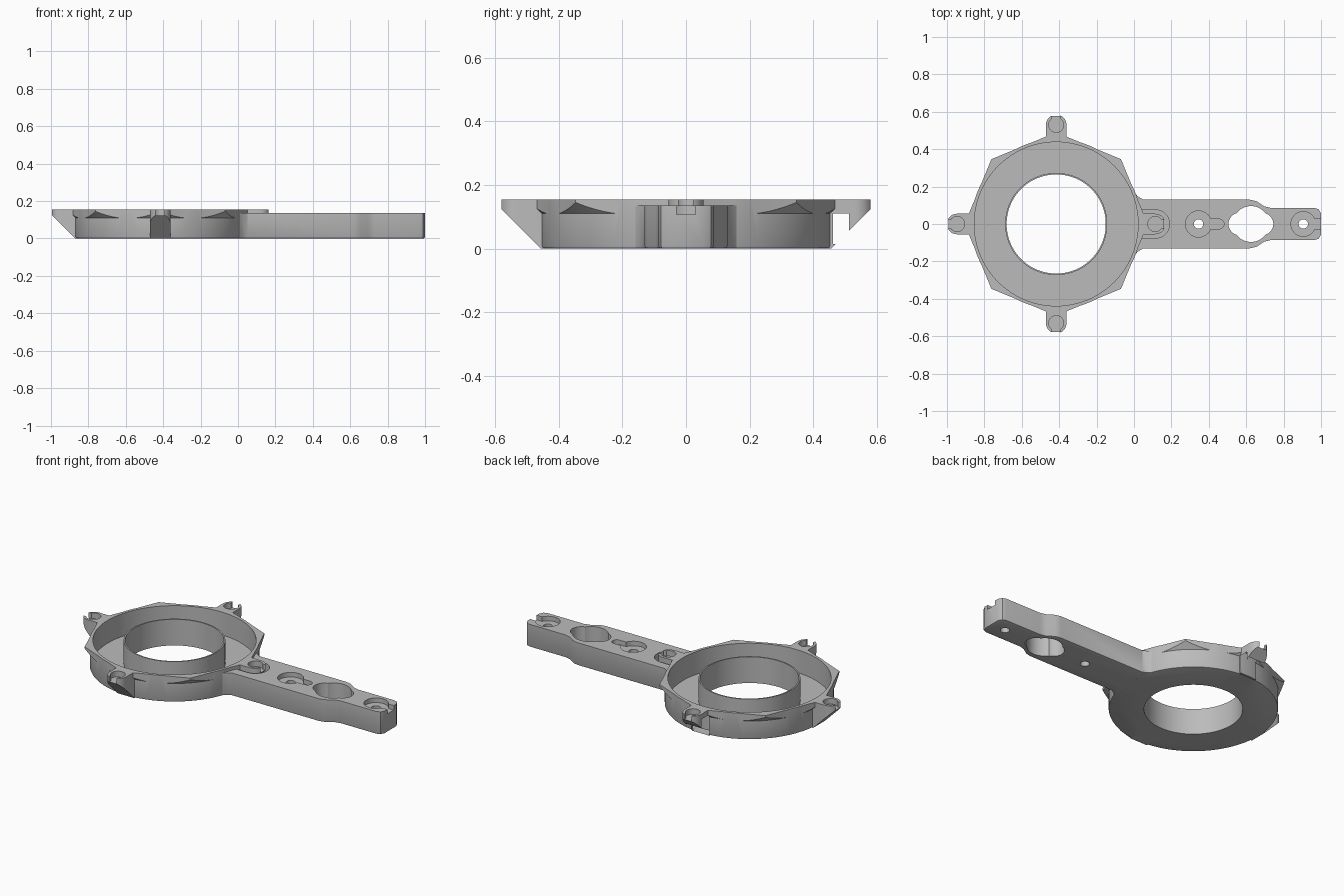
import bpy, bmesh
from math import cos, sin, pi, sqrt
from mathutils import Matrix

cube = bpy.data.objects.get("Cube")
if cube:
    bpy.data.objects.remove(cube, do_unlink=True)

grey = bpy.data.materials.new("plain grey")
grey.use_nodes = True
grey.diffuse_color = (0.5, 0.5, 0.5, 1)
grey.node_tree.nodes["Principled BSDF"].inputs["Base Color"].default_value = (0.5, 0.5, 0.5, 1)

RING_X = -0.416
TOP = 0.155
ARM_TOP = 0.135
REACH = 0.53      # ring centre to clip centre
AT_RING = Matrix.Translation((RING_X, 0, 0))
ON_SIDE = Matrix.Rotation(pi / 2, 4, 'X')


def make(name, bm, matrix):
    bmesh.ops.recalc_face_normals(bm, faces=bm.faces)
    mesh = bpy.data.meshes.new(name)
    bm.to_mesh(mesh)
    bm.free()
    mesh.transform(matrix)
    mesh.materials.append(grey)
    ob = bpy.data.objects.new(name, mesh)
    bpy.context.collection.objects.link(ob)
    return ob


def prism(name, pts, z0, z1, matrix=Matrix(), bevel=0):
    bm = bmesh.new()
    face = bm.faces.new([bm.verts.new((x, y, z0)) for x, y in pts])
    out = bmesh.ops.extrude_face_region(bm, geom=[face])
    for v in out["geom"]:
        if isinstance(v, bmesh.types.BMVert):
            v.co.z = z1
    if bevel:
        low = [e for e in bm.edges if all(v.co.z == z0 for v in e.verts)]
        bmesh.ops.bevel(bm, geom=low, offset=bevel, segments=2, profile=0.5, affect='EDGES')
    return make(name, bm, matrix)


def lathe(name, profile, matrix=AT_RING, n=96):
    """Turn a closed (radius, height) profile into a ring."""
    bm = bmesh.new()
    rings = [[bm.verts.new((r * cos(2 * pi * i / n), r * sin(2 * pi * i / n), z))
              for r, z in profile] for i in range(n)]
    for i in range(n):
        a, b = rings[i], rings[(i + 1) % n]
        for j in range(len(profile)):
            k = (j + 1) % len(profile)
            bm.faces.new((a[j], b[j], b[k], a[k]))
    return make(name, bm, matrix)


def circle(r, n=48, x=0):
    return [(x + r * cos(2 * pi * i / n), r * sin(2 * pi * i / n)) for i in range(n)]


def slot(x0, x1, r, n=16):
    right = [(x1 + r * cos(a), r * sin(a)) for a in [-pi / 2 + pi * i / n for i in range(n + 1)]]
    left = [(x0 - r * cos(a), -r * sin(a)) for a in [-pi / 2 + pi * i / n for i in range(n + 1)]]
    return right + left


def box(x0, x1, y0, y1):
    return [(x0, y0), (x1, y0), (x1, y1), (x0, y1)]


def combine(target, tool, operation):
    mod = target.modifiers.new("combine", 'BOOLEAN')
    mod.operation, mod.solver, mod.object = operation, 'EXACT', tool
    bpy.context.view_layer.update()
    graph = bpy.context.evaluated_depsgraph_get()
    mesh = bpy.data.meshes.new_from_object(target.evaluated_get(graph))
    target.modifiers.clear()
    target.data = mesh
    bpy.data.objects.remove(tool, do_unlink=True)


# drum with softened bottom edge
R = 0.455
frame = prism("ring_frame", circle(R, 96), 0, TOP, AT_RING, bevel=0.008)

# octagonal rim, its corners undercut by a cone
rim = prism("rim", circle(0.49, 8), 0.1, TOP, AT_RING)
cone_r = 0.05
cone = lathe("cone", [(cone_r, 0.09), (R - 0.02, 0.09), (R + 0.065, 0.175), (cone_r, 0.175)])
combine(rim, cone, 'INTERSECT')
combine(frame, rim, 'UNION')

# four clip tabs with sloping undersides
for k in range(4):
    turn = AT_RING @ Matrix.Rotation(k * pi / 2, 4, 'Z')
    tab = prism("tab", slot(0.38, REACH, 0.055), 0, TOP, turn)
    side = [(0.2, -0.1), (0.355, -0.1), (R, 0), (R + 0.13, 0.13), (R + 0.13, 0.2), (0.2, 0.2)]
    combine(tab, prism("slope", side, -0.1, 0.1, turn @ ON_SIDE), 'INTERSECT')
    combine(frame, tab, 'UNION')

# cable box below the rear tab
combine(frame, prism("cable_box", box(-0.055, 0.055, 0.42, 0.527), 0, 0.125, AT_RING, 0.006), 'UNION')
combine(frame, prism("cable_way", box(-0.1, 0.1, 0.462, 0.512), 0.015, 0.11, AT_RING), 'DIFFERENCE')
combine(frame, prism("cable_gate", box(-0.05, 0.04, 0.42, 0.48), 0.03, 0.11, AT_RING), 'DIFFERENCE')

# trough, bore and the slightly lower tube top
combine(frame, lathe("trough", [(0.273, 0.02), (0.438, 0.02), (0.438, 0.3), (0.273, 0.3)]), 'DIFFERENCE')
combine(frame, prism("bore", circle(0.265, 96), -0.1, 0.3, AT_RING), 'DIFFERENCE')

# clip pockets opening outwards
for k in range(4):
    turn = AT_RING @ Matrix.Rotation(k * pi / 2, 4, 'Z')
    pocket = prism("pocket", circle(0.04, x=REACH), 0.122, 0.3, turn)
    combine(pocket, prism("mouth", box(REACH, 0.65, -0.024, 0.024), 0.122, 0.3, turn), 'UNION')
    combine(frame, pocket, 'DIFFERENCE')

# arm, stepped narrower towards the end
half = [(-0.05, 0.17), (0, 0.17), (0.02, 0.148), (0.05, 0.13), (0.62, 0.13), (0.655, 0.122),
        (0.695, 0.095), (0.73, 0.086), (0.965, 0.086), (0.988, 0.078), (1, 0.055)]
arm = prism("arm", half + [(x, -y) for x, y in reversed(half)], 0, ARM_TOP, bevel=0.008)
combine(arm, prism("ring_clearance", circle(0.45, 96), -0.1, 0.3, AT_RING), 'DIFFERENCE')

# recess round the clip tab on the arm
combine(arm, prism("recess", slot(-0.05, RING_X + REACH, 0.076), 0.085, 0.3), 'DIFFERENCE')

# screw holes with counterbores and side slots
SEAT = 0.108
for x, r, length, w in ((0.345, 0.07, 0.11, 0.026), (0.905, 0.066, 0.2, 0.03)):
    seat = prism("seat", circle(r, x=x), SEAT, 0.3)
    combine(seat, prism("key", slot(x, x + length, w), SEAT, 0.3), 'UNION')
    combine(arm, seat, 'DIFFERENCE')
    combine(arm, prism("screw_hole", circle(0.025, 32, x), -0.1, 0.3), 'DIFFERENCE')

# large through opening with squared ends
opening = prism("opening", circle(0.096, x=0.625), -0.1, 0.3)
combine(opening, prism("ends", slot(0.565, 0.685, 0.06), -0.1, 0.3), 'UNION')
combine(arm, opening, 'DIFFERENCE')

# smooth round walls, crisp edges
bpy.ops.object.select_all(action='DESELECT')
for ob in (frame, arm):
    ob.select_set(True)
bpy.context.view_layer.objects.active = frame
bpy.ops.object.shade_smooth_by_angle(angle=pi / 6)
